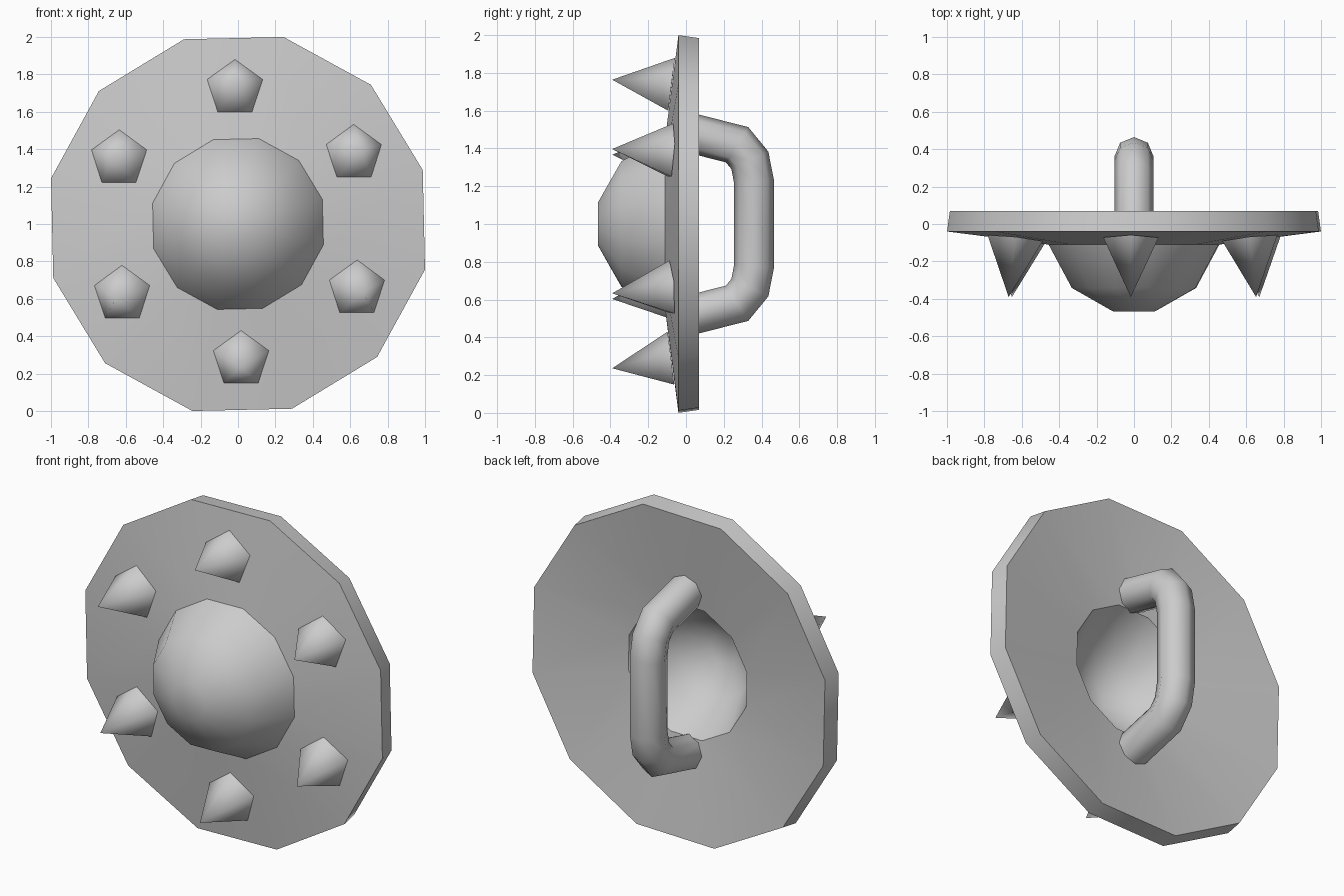
import bpy, bmesh, math
from mathutils import Vector

if "Cube" in bpy.data.objects:
    bpy.data.objects.remove(bpy.data.objects["Cube"])

CENTRE = Vector((0, 0, 1))
TURN = math.radians(16.3)      # corner angle of the 12-sided plate


def loft(name, rings, angle, closed=False, caps=False):
    """Skin a list of vertex rings; a ring of one point makes a tip."""
    bm = bmesh.new()
    vs = [[bm.verts.new(p) for p in ring] for ring in rings]
    pairs = list(zip(vs, vs[1:] + vs[:1])) if closed else list(zip(vs, vs[1:]))
    for a, b in pairs:
        n = max(len(a), len(b))
        for i in range(n):
            j = (i + 1) % n
            quad = [a[i % len(a)], a[j % len(a)], b[j % len(b)], b[i % len(b)]]
            bm.faces.new(list(dict.fromkeys(quad)))
    if caps:
        bm.faces.new(vs[0])
        bm.faces.new(vs[-1])
    bmesh.ops.recalc_face_normals(bm, faces=bm.faces)
    mesh = bpy.data.meshes.new(name)
    bm.to_mesh(mesh)
    bm.free()
    ob = bpy.data.objects.new(name, mesh)
    bpy.context.collection.objects.link(ob)
    bpy.ops.object.select_all(action='DESELECT')
    ob.select_set(True)
    bpy.context.view_layer.objects.active = ob
    bpy.ops.object.shade_smooth_by_angle(angle=math.radians(angle))
    return ob


# Dished plate with hollow domed boss: (radius, y) from front middle round to back middle
profile = [(0.116, -0.467), (0.342, -0.342), (0.47, -0.11), (1.029, -0.04),
           (1.013, 0.07), (0.41, -0.015), (0.262, -0.262), (0.087, -0.363)]
rings = [[CENTRE + Vector((r * math.cos(TURN + k * math.tau / 12), y,
                           r * math.sin(TURN + k * math.tau / 12))) for k in range(12)]
         for r, y in profile]
loft("shield_plate", rings, 35, caps=True)

# Six five-sided spikes leaning along the surface normal
for s in range(6):
    a = math.radians(31.3 + 60 * s)
    out = Vector((math.cos(a), 0, math.sin(a)))
    base = CENTRE + out * 0.725 + Vector((0, -0.078, 0))
    n = (out * 0.125 + Vector((0, -1, 0))).normalized()
    up = (Vector((0, 0, 1)) - n * n.z).normalized()
    side = up.cross(n)
    ring = [base + 0.156 * (side * math.sin(t) + up * math.cos(t))
            for t in (k * math.tau / 5 for k in range(5))]
    loft(f"spike_{s + 1}", [ring, [base + n * 0.315]], 89)

# Octagonal back handle: (y, height above centre), mirrored about the middle
half = [(-0.02, 0.493), (0.27, 0.42), (0.338, 0.337), (0.36, 0.225)]
path = [Vector((0, y, z)) for y, z in half + [(y, -z) for y, z in reversed(half)]]
rings = []
for i, p in enumerate(path):
    d1 = (p - path[i - 1]).normalized() if i else None
    d2 = (path[i + 1] - p).normalized() if i < len(path) - 1 else d1
    d1 = d1 or d2
    t = (d1 + d2).normalized()
    normal = Vector((1, 0, 0)).cross(t) / t.dot(d1)   # mitred bend
    rings.append([CENTRE + p + 0.105 * (Vector((1, 0, 0)) * math.cos(q) + normal * math.sin(q))
                  for q in (k * math.tau / 8 for k in range(8))])
loft("back_handle", rings, 60, caps=True)
